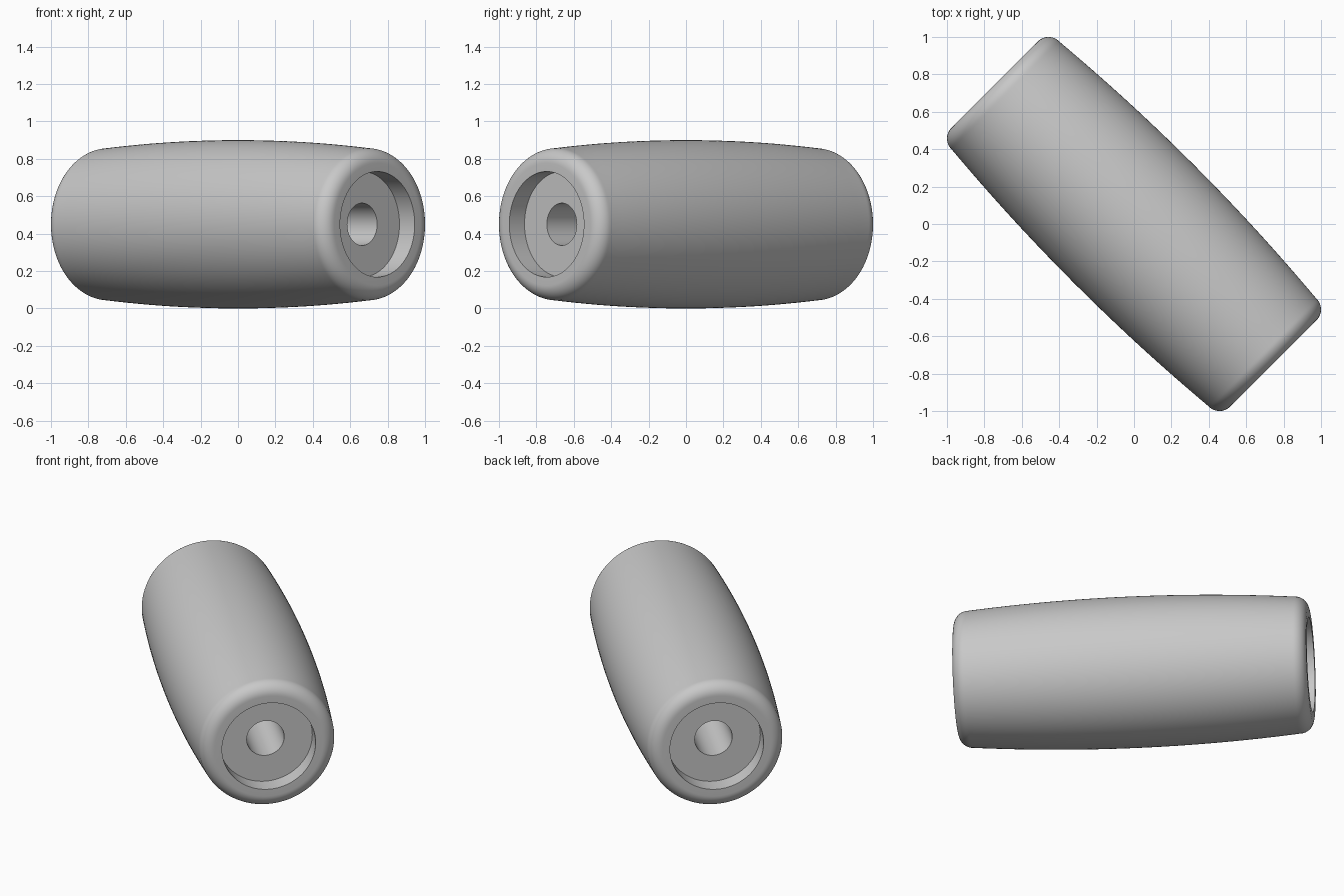
import bpy, bmesh
from math import sin, cos, pi, radians, sqrt
from mathutils import Matrix, Vector

cube = bpy.data.objects.get("Cube")
if cube:
    bpy.data.objects.remove(cube, do_unlink=True)

HALF_LENGTH = 1.054
MID_RADIUS = 0.45
END_RADIUS = 0.407
FILLET = 0.08
RECESS_RADIUS, RECESS_DEPTH = 0.282, 0.115
BORE_RADIUS = 0.113
SEGMENTS = 128

# One grey material
grey = bpy.data.materials.new("plain_grey")
grey.use_nodes = True
color = (0.58, 0.58, 0.58, 1)
grey.diffuse_color = color
grey.node_tree.nodes["Principled BSDF"].inputs["Base Color"].default_value = color

# Barrel arc: circle through the middle and the start of the end fillets
fillet_x = HALF_LENGTH - FILLET
sag = MID_RADIUS - END_RADIUS
arc_radius = (fillet_x ** 2 + sag ** 2) / (2 * sag)


def barrel(x):
    return MID_RADIUS - arc_radius + sqrt(arc_radius ** 2 - x ** 2)


# Half profile from the middle outwards, as (distance along axis, radius)
half = [(fillet_x * i / 12, barrel(fillet_x * i / 12)) for i in range(13)]
for i in range(1, 13):
    a = pi / 2 * (1 - i / 12)
    half.append((fillet_x + FILLET * cos(a), END_RADIUS - FILLET + FILLET * sin(a)))
floor_x = HALF_LENGTH - RECESS_DEPTH
half += [(HALF_LENGTH, RECESS_RADIUS), (floor_x, RECESS_RADIUS), (floor_x, BORE_RADIUS)]

# Mirror the half profile into a closed loop
profile = half + [(-x, r) for x, r in reversed(half[1:])]

# Revolve the loop about its long axis
bm = bmesh.new()
verts = [bm.verts.new((x, 0, r)) for x, r in profile]
edges = [bm.edges.new((v, verts[(i + 1) % len(verts)])) for i, v in enumerate(verts)]
bmesh.ops.spin(bm, geom=verts + edges, cent=(0, 0, 0), axis=(1, 0, 0),
               angle=2 * pi, steps=SEGMENTS)
bmesh.ops.remove_doubles(bm, verts=bm.verts, dist=0.0001)
bmesh.ops.recalc_face_normals(bm, faces=bm.faces)

# Lay it diagonally and rest it on the ground
bm.transform(Matrix.Translation(Vector((0, 0, MID_RADIUS))) @ Matrix.Rotation(radians(-45), 4, 'Z'))

mesh = bpy.data.meshes.new("barrel_sleeve")
bm.to_mesh(mesh)
bm.free()
mesh.materials.append(grey)
sleeve = bpy.data.objects.new("barrel_sleeve", mesh)
bpy.context.collection.objects.link(sleeve)

# Smooth body with crisp recess and bore edges
bpy.ops.object.select_all(action='DESELECT')
sleeve.select_set(True)
bpy.context.view_layer.objects.active = sleeve
bpy.ops.object.shade_smooth_by_angle(angle=radians(30))
